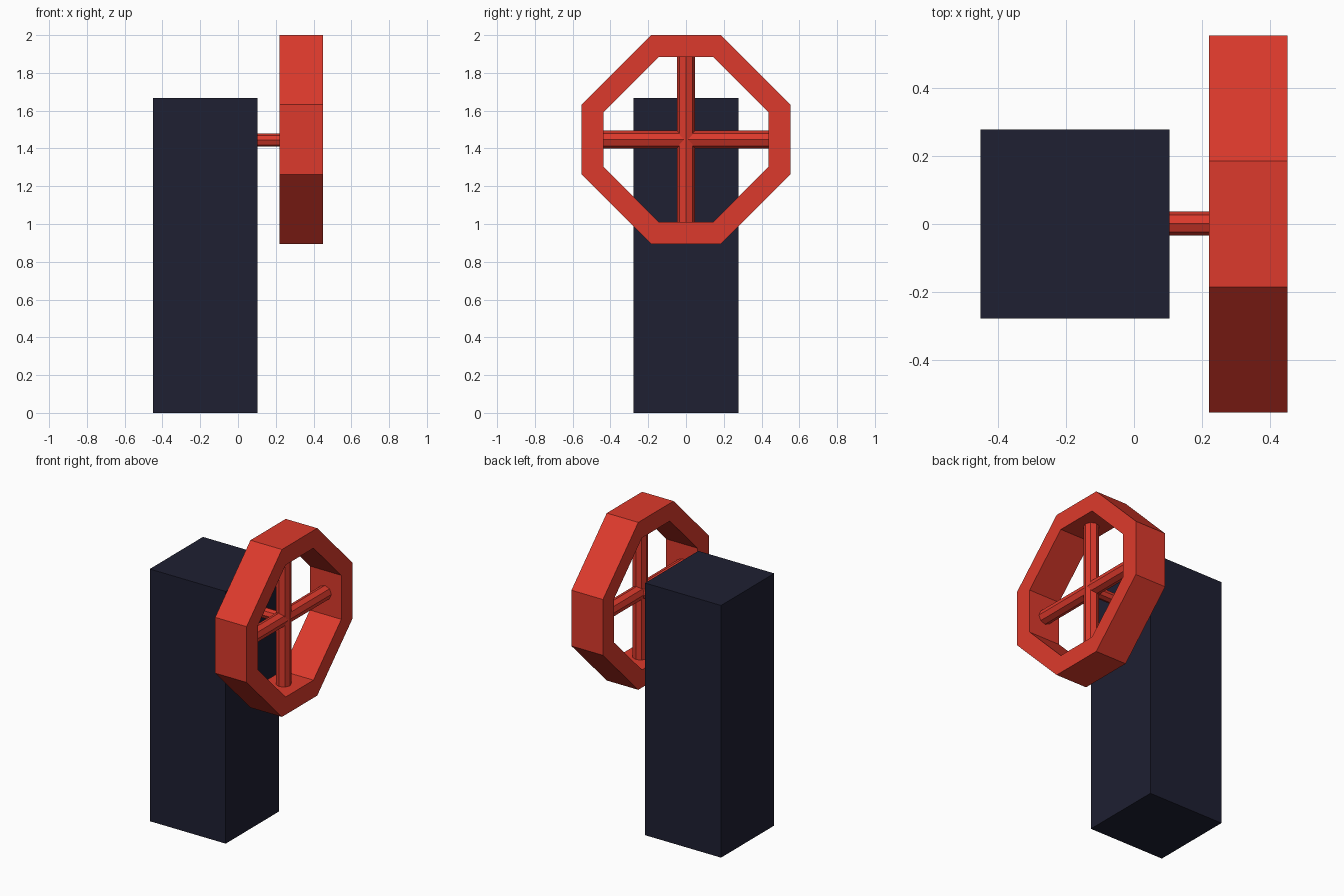
import bpy, bmesh
from math import pi
from mathutils import Matrix, Vector

if "Cube" in bpy.data.objects:
    bpy.data.objects.remove(bpy.data.objects["Cube"])

def material(name, color):
    m = bpy.data.materials.new(name)
    m.diffuse_color = (*color, 1)
    m.use_nodes = True
    m.node_tree.nodes["Principled BSDF"].inputs["Base Color"].default_value = m.diffuse_color
    return m

RED = material("red_paint", (0.72, 0.042, 0.025))
NAVY = material("dark_navy", (0.013, 0.014, 0.032))
HUB_Z = 1.447

def finish(name, bm, mat):
    bmesh.ops.recalc_face_normals(bm, faces=bm.faces)
    me = bpy.data.meshes.new(name)
    bm.to_mesh(me)
    bm.free()
    me.materials.append(mat)
    ob = bpy.data.objects.new(name, me)
    bpy.context.collection.objects.link(ob)
    return ob

def rod(name, a, b, radius):
    """Eight-sided rod with corners on the main axes."""
    a, b = Vector(a), Vector(b)
    rot = (b - a).to_track_quat('Z', 'Y').to_matrix().to_4x4()
    bm = bmesh.new()
    bmesh.ops.create_cone(bm, cap_ends=True, segments=8, radius1=radius, radius2=radius,
                          depth=(b - a).length, matrix=Matrix.Translation((a + b) / 2) @ rot)
    return finish(name, bm, RED)

def octagon(r):
    c = r / 3
    return [(c, r), (r, c), (r, -c), (c, -r), (-c, -r), (-r, -c), (-r, c), (-c, r)]

# Upright post
bm = bmesh.new()
bmesh.ops.create_cube(bm, size=1, matrix=Matrix.Translation((-0.173, 0, 0.833))
                      @ Matrix.Diagonal((0.555, 0.555, 1.666, 1)))
finish("post", bm, NAVY)

# Octagonal wheel rim: four loops joined into a closed ring
bm = bmesh.new()
loops = [[bm.verts.new((x, y, HUB_Z + z)) for y, z in octagon(r)]
         for x, r in ((0.22, 0.553), (0.45, 0.553), (0.45, 0.436), (0.22, 0.436))]
for k in range(4):
    p, q = loops[k], loops[(k + 1) % 4]
    for i in range(8):
        j = (i + 1) % 8
        bm.faces.new((p[i], p[j], q[j], q[i]))
finish("wheel_rim", bm, RED)

# Crossed spokes and axle
rod("vertical_spoke", (0.334, 0, HUB_Z - 0.44), (0.334, 0, HUB_Z + 0.44), 0.047)
rod("horizontal_spoke", (0.33, -0.44, HUB_Z), (0.33, 0.44, HUB_Z), 0.047)
rod("axle", (0.08, 0.001, HUB_Z - 0.003), (0.33, 0.001, HUB_Z - 0.003), 0.035)
